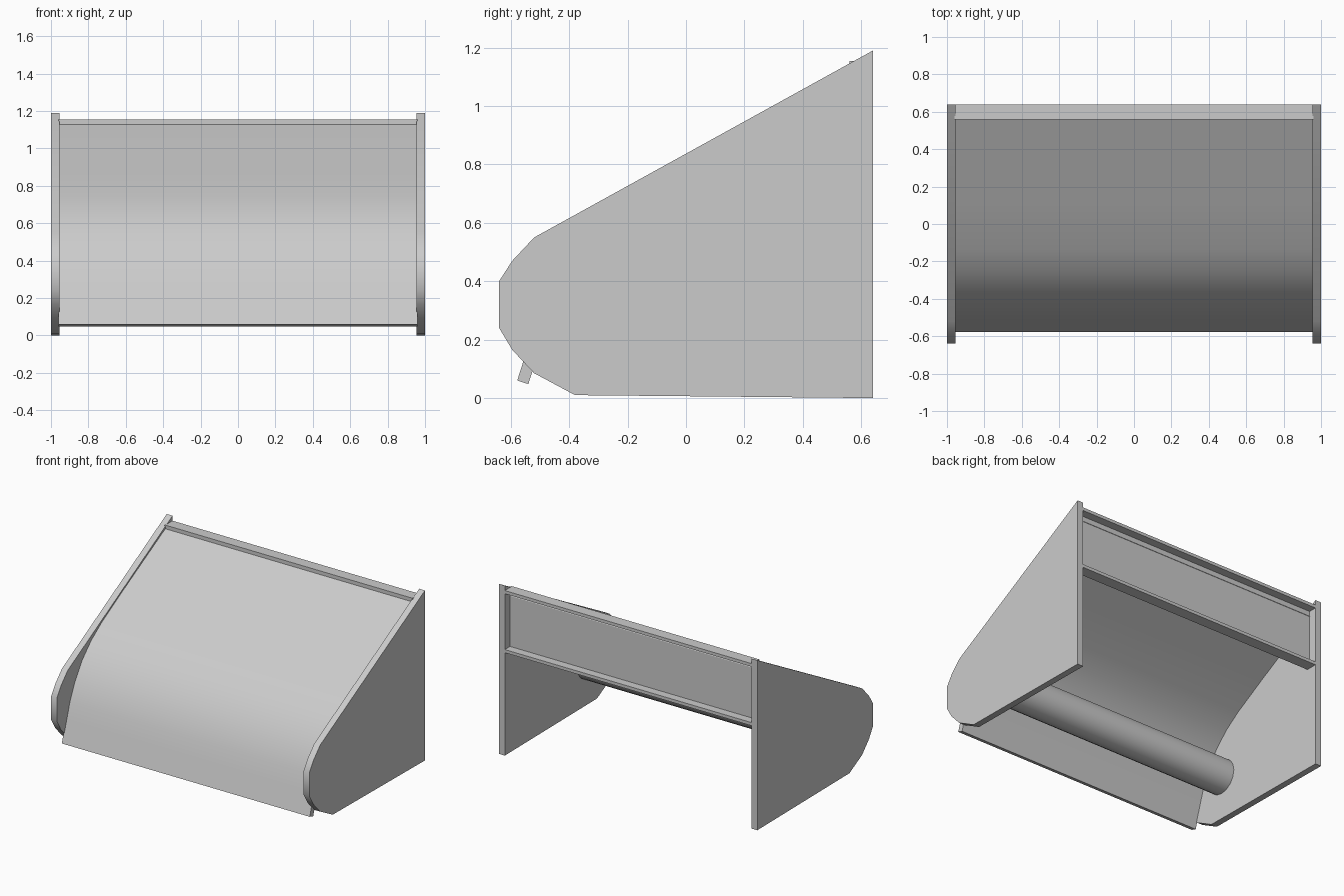
import bpy, bmesh, math
from mathutils import Vector

if "Cube" in bpy.data.objects:
    bpy.data.objects.remove(bpy.data.objects["Cube"])


def extrude_x(name, profile, x0, x1, angle=40):
    """Solid made by sweeping a closed (y, z) profile from x0 to x1."""
    bm = bmesh.new()
    face = bm.faces.new([bm.verts.new((x0, y, z)) for y, z in profile])
    ext = bmesh.ops.extrude_face_region(bm, geom=[face])
    moved = [v for v in ext["geom"] if isinstance(v, bmesh.types.BMVert)]
    bmesh.ops.translate(bm, verts=moved, vec=(x1 - x0, 0, 0))
    bmesh.ops.recalc_face_normals(bm, faces=bm.faces)
    me = bpy.data.meshes.new(name)
    bm.to_mesh(me)
    bm.free()
    ob = bpy.data.objects.new(name, me)
    bpy.context.collection.objects.link(ob)
    bpy.context.view_layer.objects.active = ob
    ob.select_set(True)
    bpy.ops.object.shade_smooth_by_angle(angle=math.radians(angle))
    ob.select_set(False)
    return ob


def thicken(path, t):
    """Close an open path into a strip of thickness t on its right side."""
    pts = [Vector(p) for p in path]
    inner = []
    for i, p in enumerate(pts):
        d = (pts[min(i + 1, len(pts) - 1)] - pts[max(i - 1, 0)]).normalized()
        inner.append(p + Vector((d.y, -d.x)) * t)
    return [tuple(p) for p in pts + inner[::-1]]


# Side plates with a blunt nose
plate = [(0.64, 0), (0.64, 1.19), (-0.52, 0.55), (-0.595, 0.47), (-0.64, 0.40),
         (-0.64, 0.24), (-0.595, 0.165), (-0.52, 0.085), (-0.38, 0.01)]
for side, s in (("left", -1), ("right", 1)):
    extrude_x(side + "_side_plate", plate, s * 0.955, s * 1.0)

# Curved front panel
panel = [(-0.578, 0.06), (-0.53, 0.21), (-0.495, 0.32), (-0.44, 0.44),
         (-0.36, 0.56), (-0.26, 0.66), (-0.14, 0.745), (0.1, 0.88), (0.565, 1.132)]
extrude_x("front_panel", thicken(panel, 0.04), -0.96, 0.96)

# Rear channel beam, open to the back
t = 0.022
y0, y1, z0, z1 = 0.56, 0.64, 0.72, 1.155
channel = [(y1, z0), (y0, z0), (y0, z1), (y1, z1),
           (y1, z1 - t), (y0 + t, z1 - t), (y0 + t, z0 + t), (y1, z0 + t)]
extrude_x("rear_channel", channel, -0.96, 0.96)

# Cross roller behind the panel
roller = [(-0.28 + 0.12 * math.cos(a), 0.31 + 0.12 * math.sin(a))
          for a in (i * math.tau / 16 for i in range(16))]
extrude_x("roller", roller, -0.96, 0.96)
